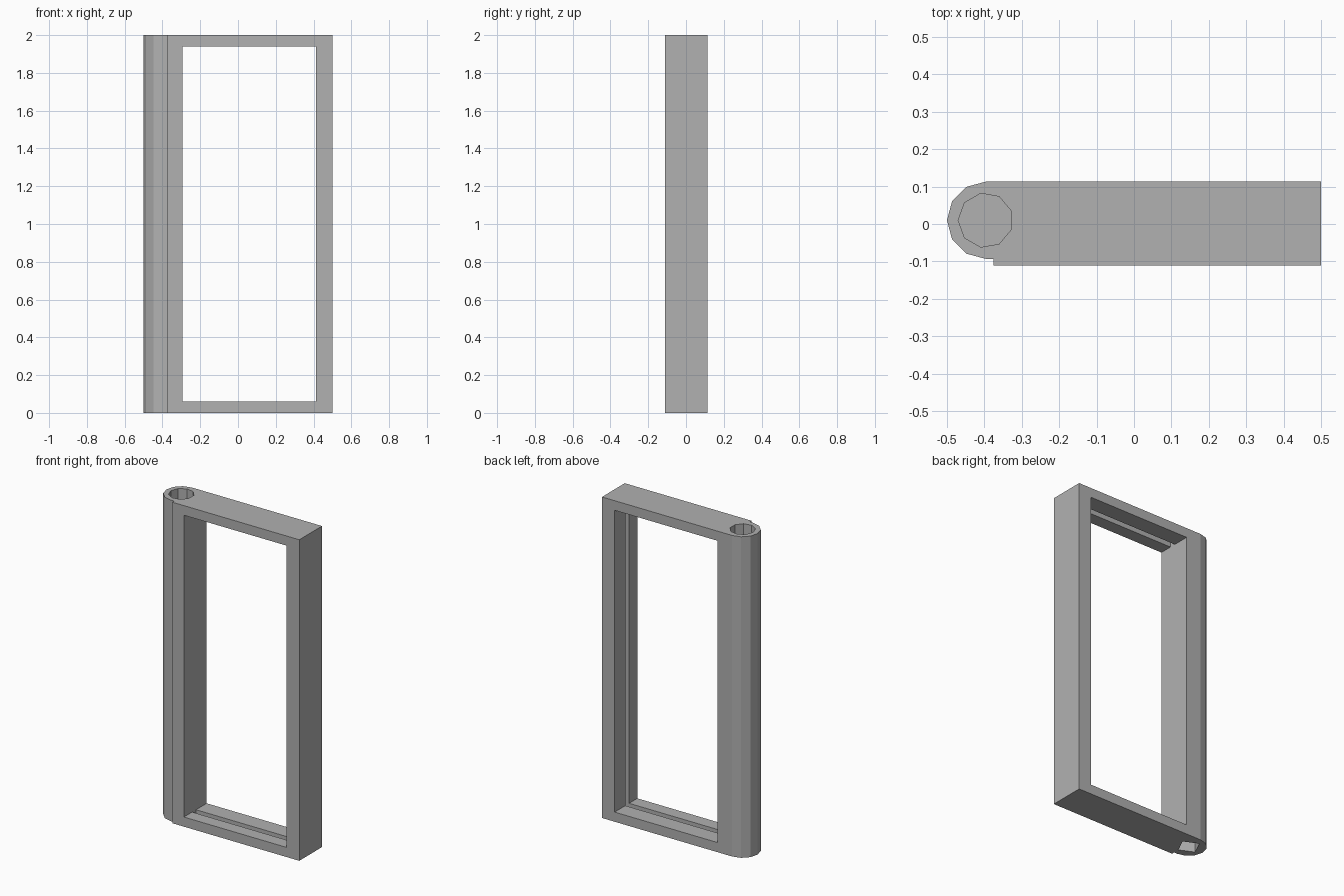
import bpy, bmesh
from math import cos, sin, radians

old = bpy.data.objects.get("Cube")
if old:
    bpy.data.objects.remove(old, do_unlink=True)

grey = bpy.data.materials.new("plain_grey")
grey.use_nodes = True
colour = (0.44, 0.44, 0.44, 1)
grey.diffuse_color = colour
grey.node_tree.nodes["Principled BSDF"].inputs["Base Color"].default_value = colour

HINGE = (-0.397, 0.01)


def ring(radius, count, start):
    """Corner points of a regular polygon around the hinge axis."""
    angles = [radians(start + 360 * i / count) for i in range(count)]
    return [(HINGE[0] + radius * cos(a), HINGE[1] + radius * sin(a)) for a in angles]


def prism(name, points, z0, z1):
    """Upright prism with the given plan outline."""
    bm = bmesh.new()
    face = bm.faces.new([bm.verts.new((x, y, z0)) for x, y in points])
    top = bmesh.ops.extrude_face_region(bm, geom=[face])["geom"]
    verts = [v for v in top if isinstance(v, bmesh.types.BMVert)]
    bmesh.ops.translate(bm, verts=verts, vec=(0, 0, z1 - z0))
    bmesh.ops.recalc_face_normals(bm, faces=bm.faces)
    mesh = bpy.data.meshes.new(name)
    bm.to_mesh(mesh)
    bm.free()
    mesh.materials.append(grey)
    obj = bpy.data.objects.new(name, mesh)
    bpy.context.collection.objects.link(obj)
    return obj


def block(name, x0, x1, y0, y1, z0, z1):
    return prism(name, [(x0, y0), (x1, y0), (x1, y1), (x0, y1)], z0, z1)


def carve(target, cutter):
    """Cut a shape out of the target, then discard the cutter."""
    cutter.hide_render = True
    mod = target.modifiers.new("cut", "BOOLEAN")
    mod.operation = "DIFFERENCE"
    mod.solver = "EXACT"
    mod.object = cutter
    graph = bpy.context.evaluated_depsgraph_get()
    mesh = bpy.data.meshes.new_from_object(target.evaluated_get(graph))
    target.modifiers.clear()
    target.data = mesh
    bpy.data.objects.remove(cutter, do_unlink=True)


# Frame body with the half-round hinge edge and its small front step
barrel = ring(0.103, 12, 90)[:7]
outline = barrel + [(-0.375, -0.093), (-0.375, -0.111), (0.5, -0.111), (0.5, 0.113)]
frame = prism("door_frame", outline, 0, 2)

# Window opening
carve(frame, block("opening_cutter", -0.295, 0.413, -0.3, 0.3, 0.06, 1.94))

# Glazing groove in the sill, head and free-side jamb
carve(frame, block("groove_cutter", -0.295, 0.443, -0.03, 0.008, 0.03, 1.97))

# Hinge pin sockets: nine-sided above, square below
carve(frame, prism("upper_socket_cutter", ring(0.073, 9, 20), 1.8, 2.1))
carve(frame, prism("lower_socket_cutter", ring(0.07, 4, 20), -0.1, 0.2))
